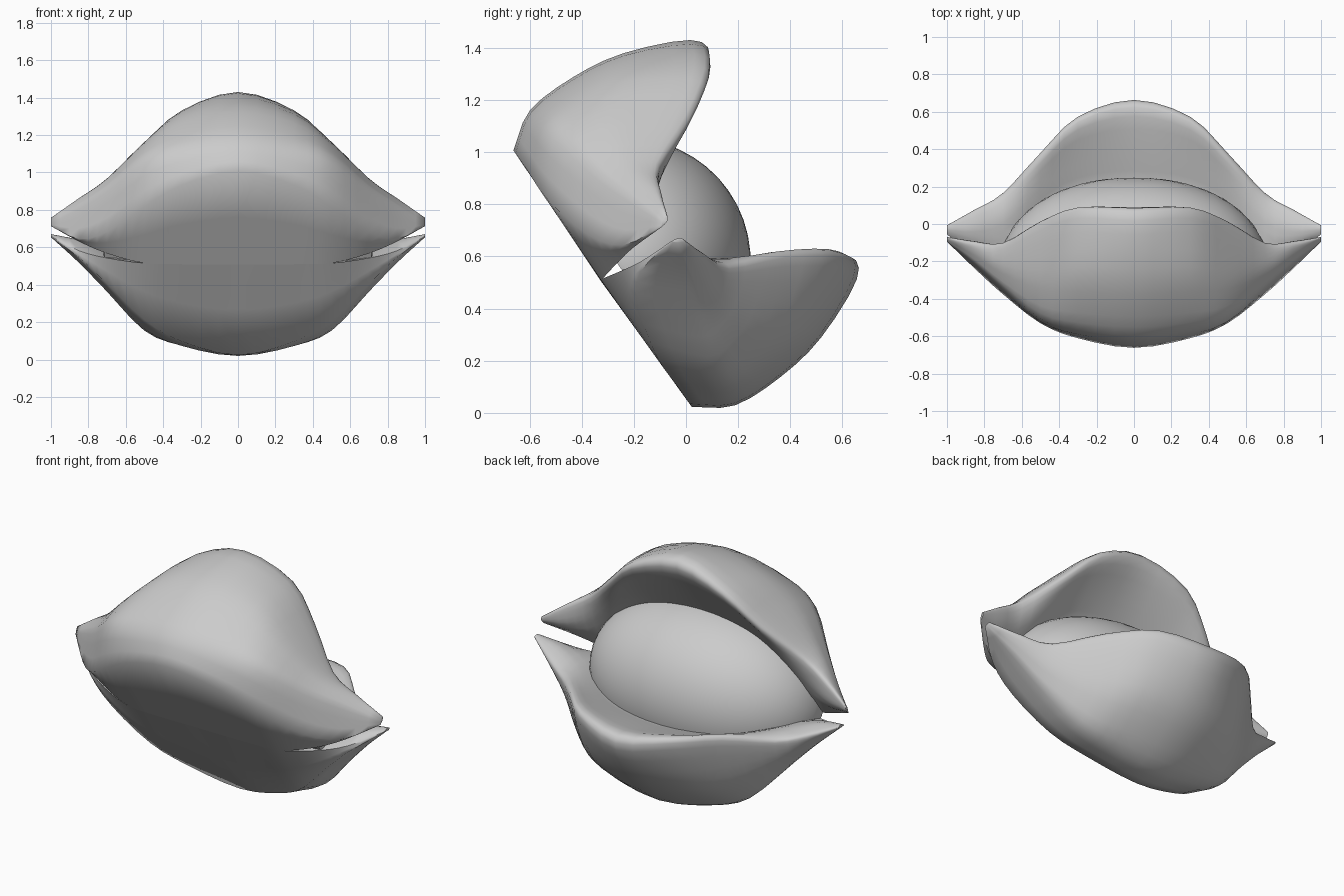
import bpy, bmesh, math
from mathutils import Vector

if "Cube" in bpy.data.objects:
    bpy.data.objects.remove(bpy.data.objects["Cube"])

# Tilted frame: x across, n = opening axis (back and up), u = from lower to upper lip
ORIGIN = Vector((0, -0.32, 0.515))
N_AXIS = Vector((0, 0.82, 0.57))
U_AXIS = Vector((0, -0.57, 0.82))


def place(x, n, u):
    return ORIGIN + Vector((x, 0, 0)) + N_AXIS * n + U_AXIS * u


# Lip cross-sections (n, u): seam, base, outer bulge, crest, rim, inner wall
SECTIONS = [
    (0.0, [(-.01, 0), (0, .6), (.14, .69), (.35, .7), (.56, .665),
           (.8, .56), (.825, .47), (.65, .395), (.42, .32)]),
    (0.3, [(-.01, 0), (0, .51), (.14, .635), (.33, .645), (.53, .605),
           (.755, .47), (.775, .40), (.62, .35), (.4, .29)]),
    (0.5, [(0, 0), (0, .37), (.15, .545), (.29, .545), (.43, .49),
           (.6, .36), (.615, .30), (.5, .26), (.34, .21)]),
    (0.7, [(.07, .015), (.05, .17), (.2, .325), (.27, .335), (.34, .315),
           (.41, .26), (.42, .22), (.34, .14), (.24, .08)]),
    (0.85, [(.16, .03), (.14, .06), (.255, .175), (.3, .188), (.34, .182),
            (.37, .165), (.37, .135), (.32, .07), (.26, .04)]),
    (1.0, [(.3, .033), (.3, .036), (.31, .046), (.32, .053), (.33, .06),
           (.34, .06), (.34, .05), (.33, .04), (.315, .035)]),
]


def spline(pts, steps):
    """Catmull-Rom through a list of vectors."""
    out = []
    for i in range(len(pts) - 1):
        b, c = pts[i], pts[i + 1]
        a = pts[i - 1] if i else b * 2 - c
        d = pts[i + 2] if i + 2 < len(pts) else c * 2 - b
        for s in range(steps):
            t = s / steps
            out.append(b + (c - a) * (t / 2) + (a * 2 - b * 5 + c * 4 - d) * (t * t / 2)
                       + (b * 3 - a - c * 3 + d) * (t ** 3 / 2))
    return out + [pts[-1]]


def finish(name, bm, angle):
    bmesh.ops.recalc_face_normals(bm, faces=bm.faces)
    me = bpy.data.meshes.new(name)
    bm.to_mesh(me)
    bm.free()
    ob = bpy.data.objects.new(name, me)
    bpy.context.collection.objects.link(ob)
    bpy.ops.object.select_all(action='DESELECT')
    ob.select_set(True)
    bpy.context.view_layer.objects.active = ob
    bpy.ops.object.shade_smooth_by_angle(angle=math.radians(angle))
    return ob


def lip(name, side):
    full = [(-x, p) for x, p in reversed(SECTIONS[1:])] + SECTIONS
    rails = [spline([Vector((x, p[k][0], p[k][1])) for x, p in full], 3)
             for k in range(len(SECTIONS[0][1]))]
    bm = bmesh.new()
    rings = []
    for i in range(len(rails[0])):
        pts = [r[i] for r in rails]
        # straight base from the seam, then a smooth outline
        ring = [pts[0], (pts[0] + pts[1]) / 2] + spline(pts[1:], 3)
        rings.append([bm.verts.new(place(v.x, v.y, side * max(v.z, 0))) for v in ring])
    m = len(rings[0])
    for a, b in zip(rings, rings[1:]):
        for k in range(m):
            j = (k + 1) % m
            bm.faces.new((a[k], a[j], b[j], b[k]))
    bm.faces.new(rings[0])
    bm.faces.new(rings[-1])
    return finish(name, bm, 60)


# Upper and lower lips, mirrored about the opening
lip("upper_lip", 1)
lip("lower_lip", -1)

# Domed filling between the lips, flattened underneath and slightly squared at the ends
bm = bmesh.new()
bmesh.ops.create_uvsphere(bm, u_segments=40, v_segments=24, radius=1)
for v in bm.verts:
    x = math.copysign(abs(v.co.x) ** .92, v.co.x)
    v.co = place(x * .72, max(.1 + v.co.z * .49, .08), v.co.y * .48)
finish("inner_dome", bm, 50)
